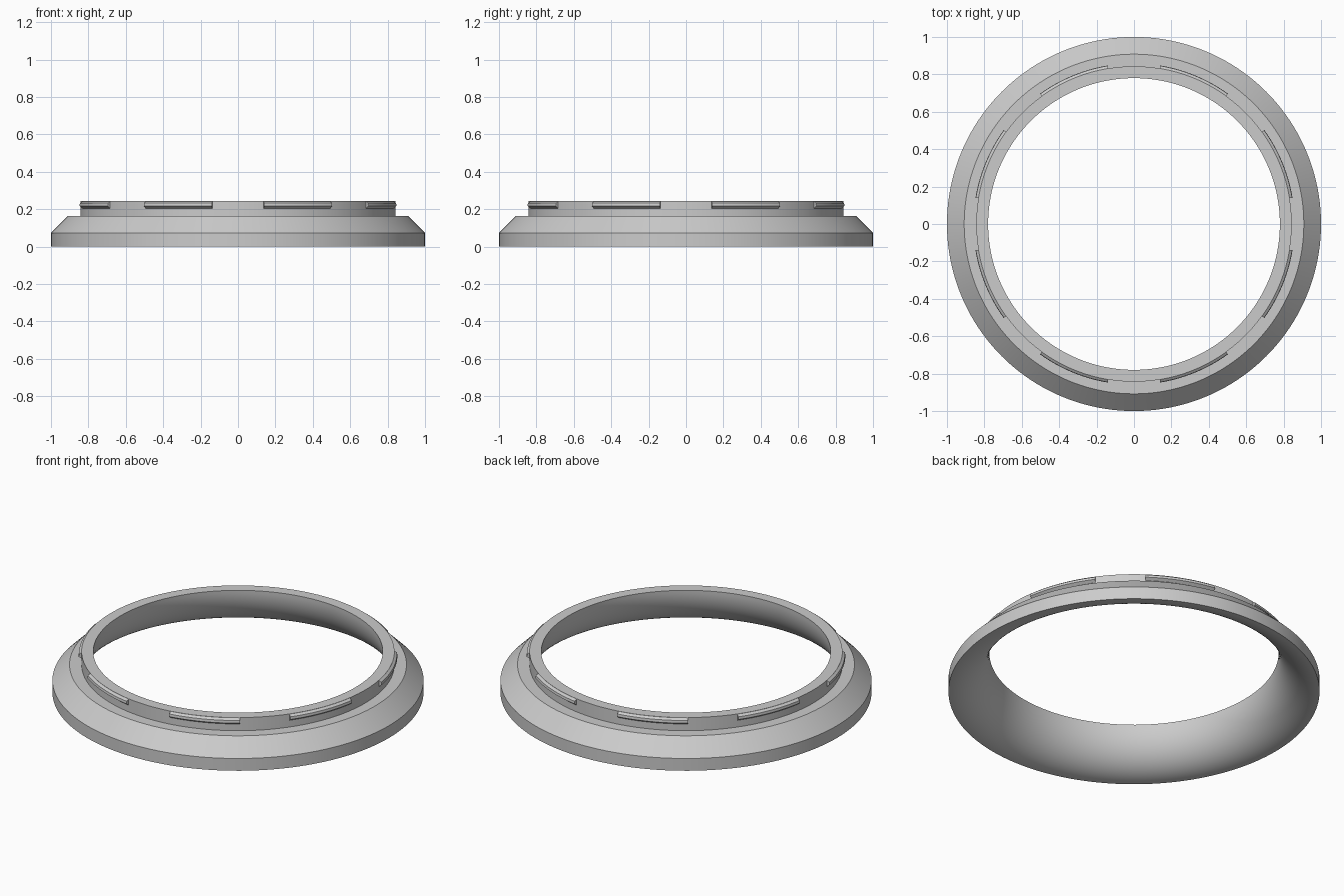
import bpy
import bmesh
from math import sin, cos, pi, radians

cube = bpy.data.objects.get("Cube")
if cube:
    bpy.data.objects.remove(cube)

grey = bpy.data.materials.new("plain grey")
grey.use_nodes = True
colour = (0.6, 0.6, 0.6, 1)
grey.diffuse_color = colour
grey.node_tree.nodes["Principled BSDF"].inputs["Base Color"].default_value = colour


def sweep(name, profile, start, end, steps):
    """Turn a closed (radius, height) profile about z; a part turn gets end caps."""
    full = end - start > 359
    bm = bmesh.new()
    rings = []
    for i in range(steps if full else steps + 1):
        a = radians(start + (end - start) * i / steps)
        rings.append([bm.verts.new((r * cos(a), r * sin(a), z)) for r, z in profile])
    n = len(profile)
    for i in range(steps):
        a, b = rings[i], rings[(i + 1) % len(rings)]
        for j in range(n):
            k = (j + 1) % n
            bm.faces.new((a[j], b[j], b[k], a[k]))
    if not full:
        bm.faces.new(rings[0])
        bm.faces.new(rings[-1])
    bmesh.ops.recalc_face_normals(bm, faces=bm.faces)
    mesh = bpy.data.meshes.new(name)
    bm.to_mesh(mesh)
    bm.free()
    mesh.materials.append(grey)
    obj = bpy.data.objects.new(name, mesh)
    bpy.context.collection.objects.link(obj)
    bpy.ops.object.select_all(action="DESELECT")
    obj.select_set(True)
    bpy.context.view_layer.objects.active = obj
    bpy.ops.object.shade_smooth_by_angle(angle=radians(25))
    return obj


# Ring body: stepped outside, flared quarter-ellipse inside
TOP, BORE, NECK = 0.243, 0.78, 0.843
outside = [(1, 0), (1, 0.073), (0.908, 0.165), (NECK, 0.165), (NECK, TOP)]
flare = [(1 - (1 - BORE) * cos(t), TOP * (1 - sin(t)))
         for t in [pi / 2 * i / 20 for i in range(20)]]
sweep("ring_body", outside + flare, 0, 360, 160)

# Eight locking tabs around the neck, a mirrored pair in each quarter
tab = [(NECK - 0.01, TOP - 0.001), (NECK, TOP - 0.001), (0.857, 0.232),
       (0.859, 0.217), (NECK, 0.205), (NECK - 0.01, 0.205)]
for quarter in range(4):
    for side, first in (("a", 9.4), ("b", 54.2)):
        start = quarter * 90 + first
        sweep(f"locking_tab_{quarter + 1}{side}", tab, start, start + 26.4, 14)
